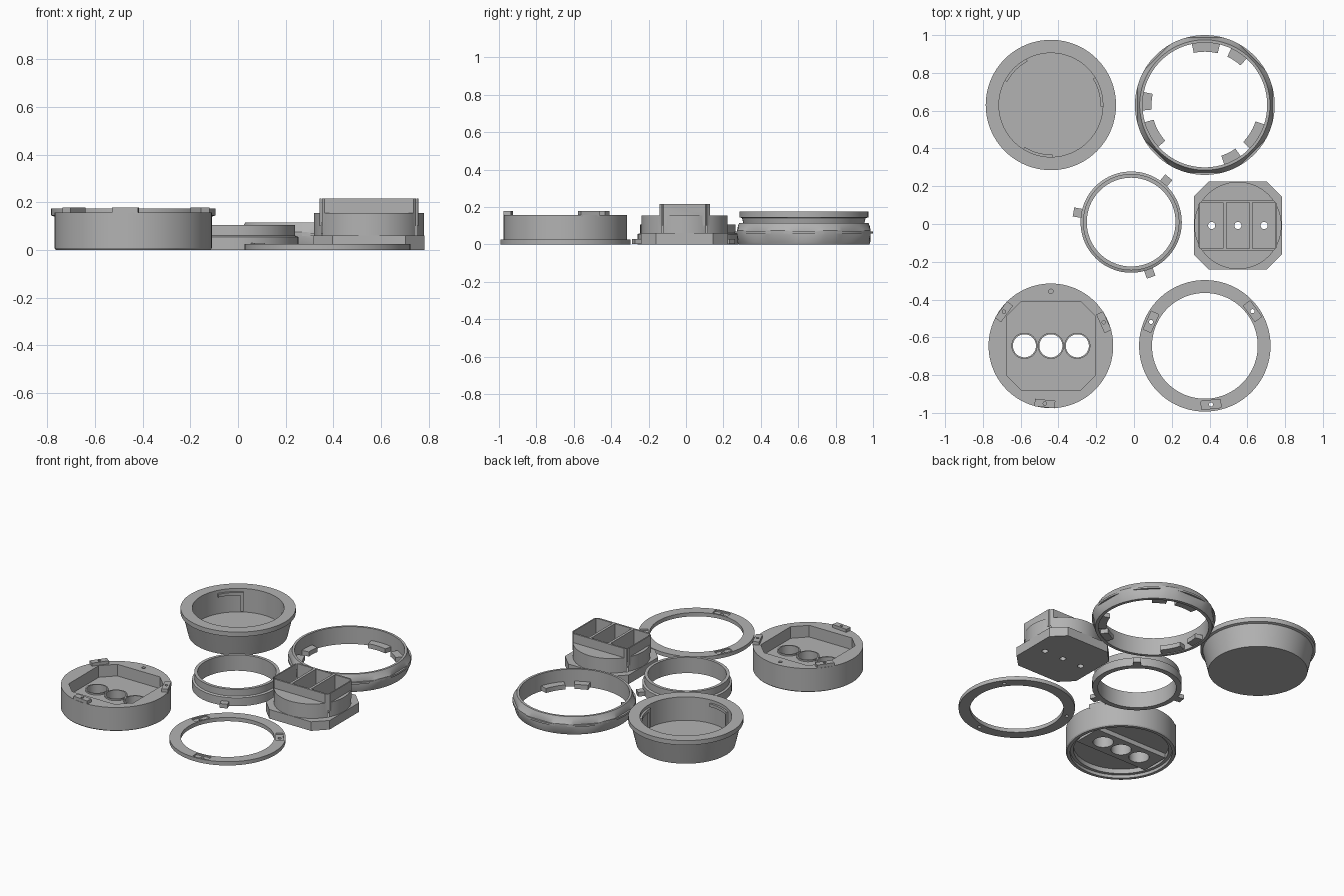
import bpy, bmesh
from math import sin, cos, radians, pi
from mathutils import Matrix

cube = bpy.data.objects.get("Cube")
if cube:
    bpy.data.objects.remove(cube, do_unlink=True)

grey = bpy.data.materials.new("plain grey")
grey.use_nodes = True
GREY = (0.45, 0.45, 0.45, 1)
grey.diffuse_color = GREY
grey.node_tree.nodes["Principled BSDF"].inputs["Base Color"].default_value = GREY


def make(name, bm, loc=(0, 0), turn=0):
    bmesh.ops.remove_doubles(bm, verts=bm.verts, dist=1e-5)
    bmesh.ops.recalc_face_normals(bm, faces=bm.faces)
    bm.transform(Matrix.Translation((*loc, 0)) @ Matrix.Rotation(radians(turn), 4, "Z"))
    mesh = bpy.data.meshes.new(name)
    bm.to_mesh(mesh)
    bm.free()
    mesh.materials.append(grey)
    ob = bpy.data.objects.new(name, mesh)
    bpy.context.collection.objects.link(ob)
    return ob


def lathe(name, loc, profile, steps=96, limit=None):
    """Spin a closed (radius, z) profile; limit(angle) clamps the radius."""
    bm = bmesh.new()
    rings = []
    for i in range(steps):
        a = 2 * pi * i / steps
        cap = limit(a) if limit else 9
        rings.append([bm.verts.new((min(r, cap) * cos(a), min(r, cap) * sin(a), z))
                      for r, z in profile])
    n = len(profile)
    for i in range(steps):
        p, q = rings[i], rings[(i + 1) % steps]
        for j in range(n):
            k = (j + 1) % n
            if profile[j][0] or profile[k][0]:
                bm.faces.new((p[j], q[j], q[k], p[k]))
    return make(name, bm, loc)


def prism(name, loc, outline, z0, z1, turn=0):
    bm = bmesh.new()
    low = [bm.verts.new((x, y, z0)) for x, y in outline]
    high = [bm.verts.new((x, y, z1)) for x, y in outline]
    bm.faces.new(low)
    bm.faces.new(high)
    for i in range(len(low)):
        k = (i + 1) % len(low)
        bm.faces.new((low[i], low[k], high[k], high[i]))
    return make(name, bm, loc, turn)


def chamfered(hx, hy, c):
    corner = [(hx, hy - c), (hx - c, hy)]
    pts = corner + [(-x, y) for x, y in reversed(corner)]
    return pts + [(-x, -y) for x, y in pts]


def rect(hx, hy, ox=0):
    return [(ox - hx, -hy), (ox + hx, -hy), (ox + hx, hy), (ox - hx, hy)]


def circle(r, n=48):
    return [(r * cos(2 * pi * i / n), r * sin(2 * pi * i / n)) for i in range(n)]


def arc(r0, r1, a0, a1, n=10):
    angles = [radians(a0 + (a1 - a0) * i / n) for i in range(n + 1)]
    return ([(r1 * cos(a), r1 * sin(a)) for a in angles]
            + [(r0 * cos(a), r0 * sin(a)) for a in reversed(angles)])


def combine(ob, other, op="DIFFERENCE"):
    other.hide_render = True
    mod = ob.modifiers.new("combine", "BOOLEAN")
    mod.operation, mod.solver, mod.object = op, "EXACT", other
    bpy.context.view_layer.objects.active = ob
    bpy.ops.object.modifier_apply(modifier=mod.name)
    bpy.data.objects.remove(other, do_unlink=True)


def polar(loc, r, deg):
    return loc[0] + r * cos(radians(deg)), loc[1] + r * sin(radians(deg))


# Flanged cup with L-shaped bayonet ridges inside
CUP = (-0.44, 0.63)
lathe("cup", CUP, [(0, 0), (.297, 0), (.33, .14), (.345, .145), (.345, .175),
                   (.275, .175), (.275, .02), (0, .02)])
for a in (118, 238, 358):
    prism("cup_ridge", CUP, arc(.262, .28, a, a + 34), .135, .155)
    prism("cup_ridge_stop", CUP, arc(.262, .28, a, a + 4), .03, .14)

# Grip ring with eight flats outside and paired tabs inside
GRIP = (0.375, 0.63)


def flat_limit(a):
    step = pi / 4
    return .357 / cos((a + step / 2) % step - step / 2)


lathe("grip_ring", GRIP, [(.33, 0), (.35, 0), (.355, .012), (.37, .05), (.37, .075), (.352, .1),
                          (.345, .115), (.33, .115)], 128, flat_limit)
lathe("grip_ring_band", GRIP, [(.34, .058), (.37, .058), (.37, .07), (.34, .07)], 128)
for a in (89, 209, 329):
    prism("grip_tab_wide", GRIP, arc(.282, .335, a - 13, a + 13), .005, .035)
    prism("grip_tab_narrow", GRIP, arc(.282, .335, a - 41, a - 24), .005, .035)

# Inner ring with a stepped wall and three lugs
INNER = (-0.015, 0.01)
lathe("inner_ring", INNER, [(.235, 0), (.268, 0), (.268, .055), (.255, .06), (.255, .105),
                            (.235, .105)])
for a in (50, 170, 290):
    prism("inner_ring_lug", INNER, rect(.028, .024, .282), .002, .03, a)

# Plug with chamfered plate, round collar and three open compartments
PLUG = (0.55, -0.008)
plug = prism("plug", PLUG, chamfered(.233, .233, .08), 0, .06)
combine(plug, prism("collar", PLUG, circle(.231, 96), .03, .155), "UNION")
combine(plug, prism("box", PLUG, chamfered(.208, .135, .022), .1, .215), "UNION")
for i in (-1, 0, 1):
    spot = (PLUG[0] + .139 * i, PLUG[1])
    combine(plug, prism("pocket", spot, rect(.061, .123), .03, .3))
    combine(plug, prism("pin_hole", spot, circle(.019, 24), -.1, .1))

# Flat retaining ring with screw holes and shallow seats
RETAIN = (0.375, -0.645)
retainer = lathe("retaining_ring", RETAIN, [(.28, 0), (.348, 0), (.348, .025), (.28, .025)])
for a in (36, 156, 276):
    spot = polar(RETAIN, .312, a)
    combine(retainer, prism("seat", spot, rect(.022, .052), .016, .1, a))
    combine(retainer, prism("screw_hole", spot, circle(.011, 20), -.1, .1))

# Round base: octagonal pocket above, round recess below
BASE = (-0.44, -0.645)
base = lathe("base", BASE, [(0, .05), (.285, .05), (.285, .02), (.305, .02), (.305, 0),
                            (.325, 0), (.33, .008), (.33, .157), (0, .157)])
combine(base, prism("pocket", BASE, chamfered(.236, .236, .08), .08, .3))
# Cross bar under the floor
combine(base, prism("bar", BASE, rect(.265, .095), .02, .06), "UNION")
for i in (-1, 0, 1):
    spot = (BASE[0] + .14 * i, BASE[1])
    combine(base, prism("socket_hole", spot, circle(.064), -.1, .3))
    lathe("socket_collar", spot, [(.061, .02), (.069, .02), (.069, .09), (.061, .09)], 48)
combine(base, prism("key_hole", (BASE[0], BASE[1] + .288), circle(.012, 20), .1, .3))
# Lugs on the base rim
for a in (24, 144, 264):
    spot = polar(BASE, .307, a)
    lug = prism("base_lug", spot, rect(.02, .054), .15, .178, a)
    combine(lug, prism("lug_hole", spot, circle(.009, 20), .1, .3))

# Smooth round walls, keep edges crisp
bpy.ops.object.select_all(action="DESELECT")
for ob in bpy.context.scene.objects:
    if ob.type == "MESH":
        ob.select_set(True)
        bpy.context.view_layer.objects.active = ob
bpy.ops.object.shade_smooth_by_angle(angle=radians(25))
